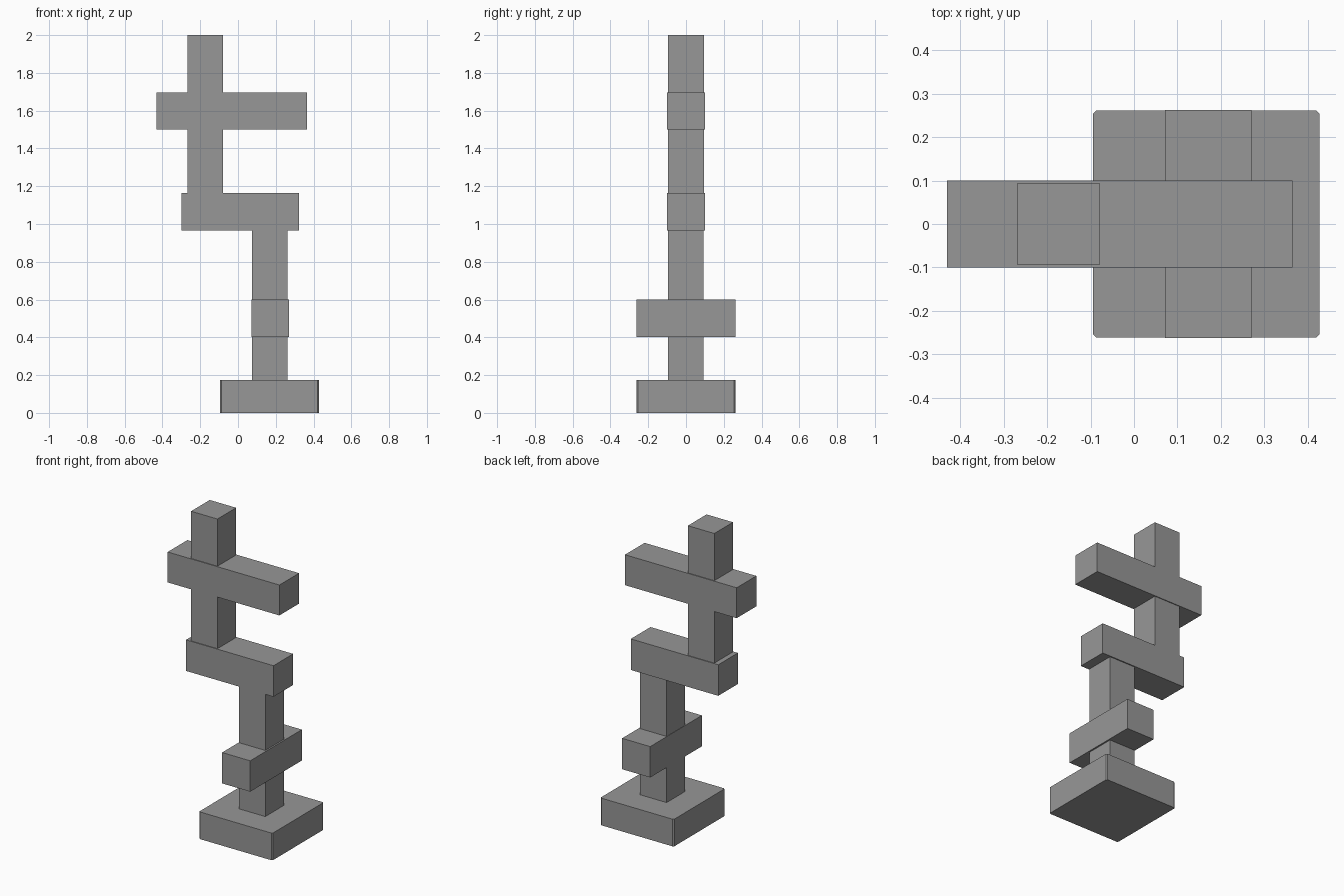
import bpy
import bmesh

cube = bpy.data.objects.get("Cube")
if cube:
    bpy.data.objects.remove(cube, do_unlink=True)

GREY = (0.31, 0.31, 0.31, 1.0)
grey = bpy.data.materials.new("plain_grey")
grey.use_nodes = True
grey.diffuse_color = GREY
grey.node_tree.nodes["Principled BSDF"].inputs["Base Color"].default_value = GREY


def block(name, x, y, z, corner=0.0):
    """Box spanning the given (low, high) ranges, with optional cut upright corners."""
    bm = bmesh.new()
    bmesh.ops.create_cube(bm, size=1)
    for v in bm.verts:
        v.co = [lo + (c + 0.5) * (hi - lo) for c, (lo, hi) in zip(v.co, (x, y, z))]
    if corner:
        upright = [e for e in bm.edges
                   if abs(e.verts[0].co.z - e.verts[1].co.z) > 0.01]
        bmesh.ops.bevel(bm, geom=upright, offset=corner, segments=1, affect='EDGES')
    mesh = bpy.data.meshes.new(name)
    bm.to_mesh(mesh)
    bm.free()
    mesh.materials.append(grey)
    obj = bpy.data.objects.new(name, mesh)
    bpy.context.collection.objects.link(obj)
    return obj


# Square foot with slightly clipped corners
block("base", (-0.095, 0.428), (-0.261, 0.261), (0, 0.175), corner=0.007)

# Lower post and the bar crossing it front to back
block("lower_post", (0.073, 0.261), (-0.095, 0.093), (0.17, 0.97))
block("lower_crossbar", (0.071, 0.271), (-0.263, 0.263), (0.402, 0.601))

# Offset bar that carries the upper post
block("middle_bar", (-0.3, 0.323), (-0.1, 0.1), (0.965, 1.165))

# Upper post and the long bar crossing it side to side
block("upper_post", (-0.268, -0.08), (-0.095, 0.095), (1.16, 2.0))
block("upper_crossbar", (-0.431, 0.365), (-0.1, 0.1), (1.5, 1.696))
